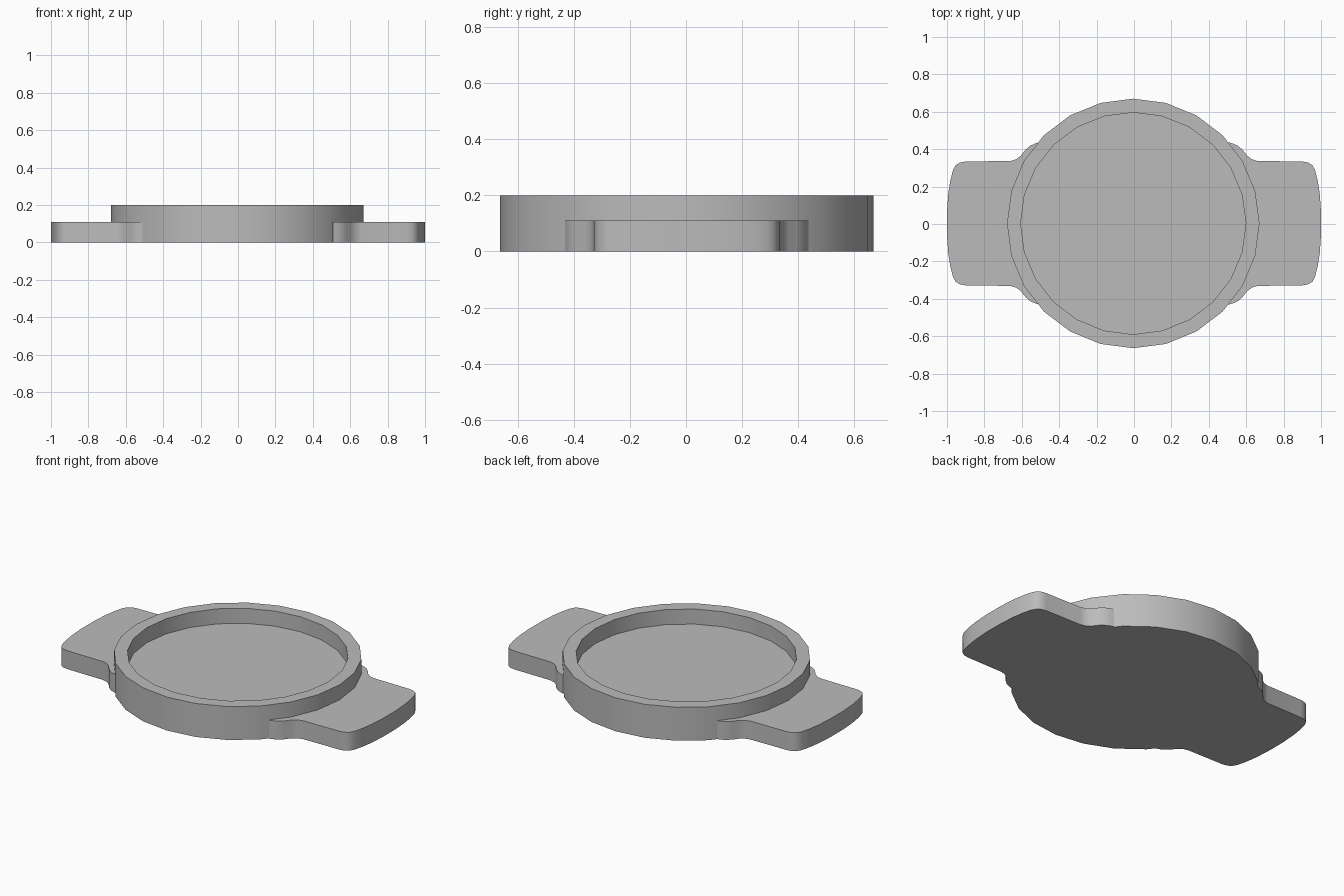
import bpy, bmesh
from math import sin, cos, pi, radians

cube = bpy.data.objects.get("Cube")
if cube:
    bpy.data.objects.remove(cube, do_unlink=True)

grey = bpy.data.materials.new("plain grey")
grey.use_nodes = True
colour = (0.5, 0.5, 0.5, 1)
grey.diffuse_color = colour
grey.node_tree.nodes["Principled BSDF"].inputs["Base Color"].default_value = colour

CX, CY = -0.004, 0.003
SIDES = 24
FLOOR, TOP = 0.11, 0.2


def finish(name, bm):
    bmesh.ops.recalc_face_normals(bm, faces=bm.faces)
    mesh = bpy.data.meshes.new(name)
    bm.to_mesh(mesh)
    bm.free()
    mesh.materials.append(grey)
    obj = bpy.data.objects.new(name, mesh)
    bpy.context.collection.objects.link(obj)
    bpy.ops.object.select_all(action='DESELECT')
    obj.select_set(True)
    bpy.context.view_layer.objects.active = obj
    bpy.ops.object.shade_smooth_by_angle(angle=radians(30))
    return obj


# Round dish: outer wall, rim, inner wall and recessed floor
bm = bmesh.new()
loops = []
for rx, ry, z in [(0.675, 0.667, 0), (0.675, 0.667, TOP),
                  (0.602, 0.593, TOP), (0.602, 0.593, FLOOR)]:
    angles = [2 * pi * i / SIDES for i in range(SIDES)]
    loops.append([bm.verts.new((CX + rx * cos(a), CY + ry * sin(a), z)) for a in angles])
for low, high in zip(loops, loops[1:]):
    for i in range(SIDES):
        j = (i + 1) % SIDES
        bm.faces.new((low[i], low[j], high[j], high[i]))
bm.faces.new(loops[0])
bm.faces.new(loops[-1])
finish("dish", bm)

# Side handles: rounded paddle outline, flaring where it meets the dish wall
half = [(1.0, 0.06), (0.993, 0.16), (0.982, 0.23), (0.968, 0.285), (0.953, 0.312),
        (0.93, 0.326), (0.9, 0.331), (0.66, 0.334), (0.63, 0.343), (0.605, 0.362),
        (0.582, 0.392), (0.556, 0.415), (0.535, 0.425), (0.508, 0.434)]
inner = [(0.64 * cos(radians(a)), 0.64 * sin(radians(a))) for a in range(40, -41, -10)]
outline = half + inner + [(x, -y) for x, y in reversed(half)]

for name, side in (("left_handle", 1), ("right_handle", -1)):
    bm = bmesh.new()
    base = bm.faces.new([bm.verts.new((side * x, CY + y, 0)) for x, y in outline])
    grown = bmesh.ops.extrude_face_region(bm, geom=[base], use_keep_orig=True)
    top = [v for v in grown["geom"] if isinstance(v, bmesh.types.BMVert)]
    bmesh.ops.translate(bm, verts=top, vec=(0, 0, FLOOR))
    finish(name, bm)
